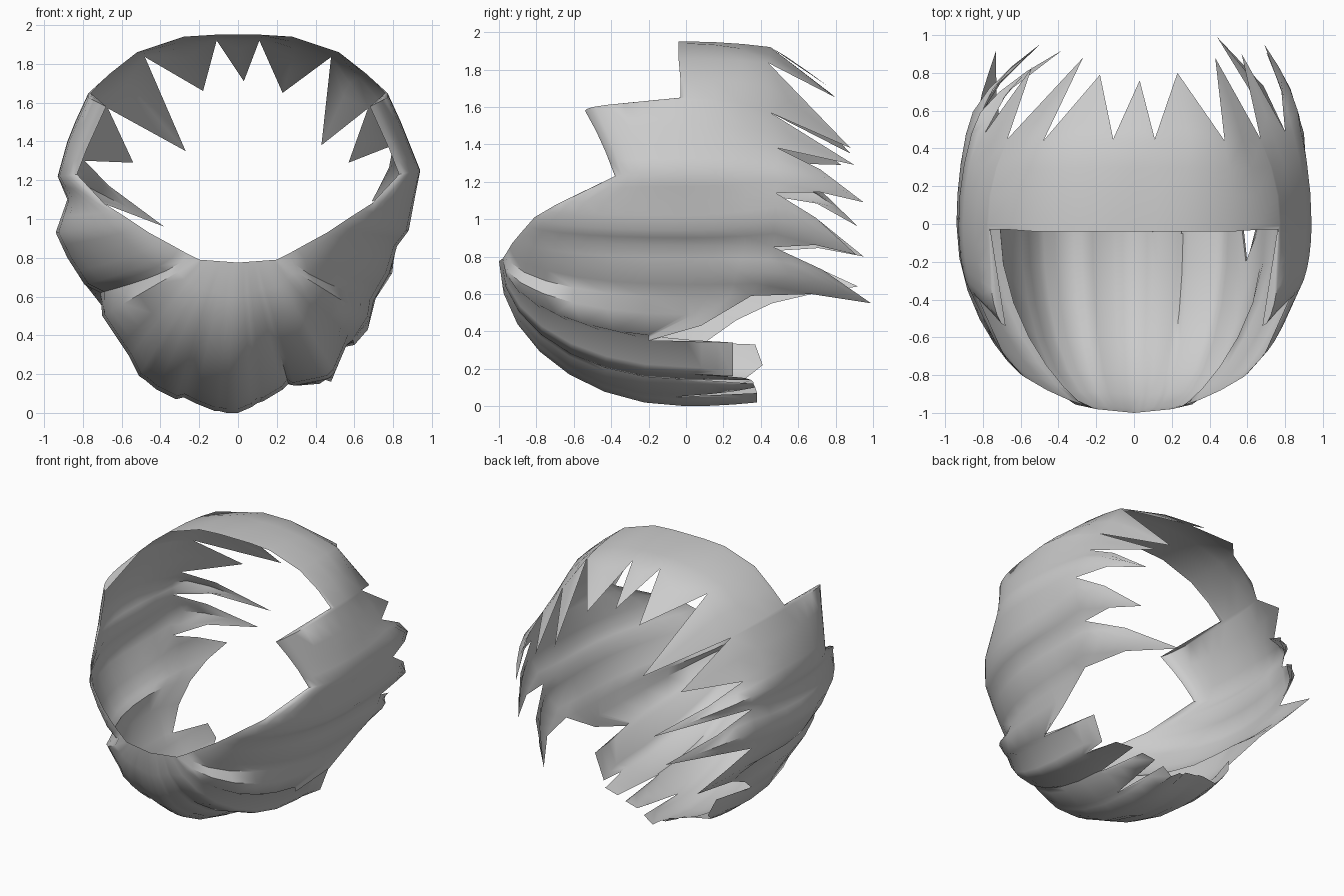
import bpy, bmesh, math
from mathutils import Vector

if "Cube" in bpy.data.objects:
    bpy.data.objects.remove(bpy.data.objects["Cube"])

# Half outlines, running from the crown round the right side to the chin.
# Front rim of the shell (face opening)
front = [(0, -.04, 1.95), (.12, -.04, 1.95), (.28, -.04, 1.94), (.52, -.04, 1.86),
         (.66, -.03, 1.75), (.76, -.03, 1.65), (.68, -.54, 1.58), (.73, -.48, 1.47),
         (.78, -.43, 1.36), (.83, -.38, 1.23), (.69, -.69, 1.08), (.58, -.81, 1.01),
         (.46, -.88, .93), (.35, -.93, .87), (.26, -.96, .82)]
# Chin columns converge on the middle of the rim
front += [(.2 * (1 - i / 12), -.98 - .02 * i / 12, .79 - .015 * i / 12) for i in range(13)]

# Widest cross-section (x, z)
ring = [(0, 1.95), (.12, 1.95), (.28, 1.94), (.52, 1.86), (.66, 1.75), (.77, 1.65),
        (.78, 1.63), (.84, 1.5), (.88, 1.4), (.94, 1.25), (.91, 1.1), (.88, .94),
        (.82, .86), (.78, .72), (.70, .58), (.68, .49), (.60, .37), (.56, .35),
        (.5, .21), (.47, .18), (.44, .17), (.29, .14), (.26, .15), (.23, .12),
        (.13, .06), (.1, .05), (.07, .03), (0, 0)]
ring_left = {9: (.93, 1.22), 10: (.88, 1.1), 11: (.94, .93), 12: (.88, .80), 13: (.79, .66),
             14: (.71, .62), 15: (.70, .50), 16: (.60, .35), 17: (.56, .29), 18: (.51, .19),
             19: (.48, .17), 20: (.42, .12), 21: (.32, .07), 22: (.28, .08), 23: (.22, .05),
             24: (.12, .01), 25: (.1, .01), 26: (.06, 0)}

# Jagged back rim: lock tips (listed in TIPS) and the valleys between them
TIPS = {0, 2, 4, 7, 9, 11, 13}
SIDE_TIPS = {9, 11, 13}
back = [(.03, .76, 1.71), (.11, .45, 1.92), (.23, .80, 1.65), (.48, .44, 1.835),
        (.43, .88, 1.38), (.67, .45, 1.57), (.67, .45, 1.57), (.57, .90, 1.29),
        (.80, .49, 1.38), (.69, .95, 1.09), (.90, .48, 1.14), (.70, .91, .81),
        (.81, .47, .85), (.44, .99, .55), (.71, .35, .59), (.67, .08, .43),
        (.6, -.2, .35), (.55, .25, .34), (.48, .25, .16), (.45, .05, .17),
        (.42, .32, .15), (.3, .35, .14), (.25, -.05, .15), (.23, .36, .12),
        (.13, .37, .1), (.1, -.05, .05), (.07, .38, .07), (0, .38, .02)]
back_left = {2: (.18, .79, 1.66), 4: (.27, .88, 1.35), 7: (.54, .83, 1.29),
             8: (.79, .48, 1.3), 9: (.38, .92, .96), 10: (.86, .48, 1.12),
             11: (.5, .95, .8), 12: (.85, .47, .83), 13: (.73, .92, .64),
             14: (.7, .46, .55), 15: (.66, .27, .46), 16: (.59, .1, .34),
             17: (.5, .37, .33), 18: (.46, .41, .22), 19: (.45, .36, .18),
             22: (.25, .36, .13), 25: (.1, .38, .07)}
ROWS, BODY, TIP = 7, 3, 4


def lock_column(i, side):
    """Quarter ellipse from front rim to widest ring, then back to the jagged rim."""
    f, m, e = Vector(front[i]), ring[i], [Vector(p) for p in back]
    if side < 0:
        m = ring_left.get(i, m)
        for k, p in back_left.items():
            e[k] = Vector(p)
    end = e[i]
    sweep = math.acos(end.y / f.y) if end.y < 0 else math.pi / 2
    flare = 1.7 if 9 < i < 15 else 1
    pts = []
    for j in range(ROWS + 1):
        s, c = math.sin(sweep * j / ROWS), math.cos(sweep * j / ROWS)
        pts.append(Vector((f.x + (m[0] - f.x) * s ** flare, f.y * c, f.z + (m[1] - f.z) * s)))
    # Root of the lock lies between its two neighbouring valleys
    root = end
    if i == 0:
        root = Vector((0, .45, 1.92))
    elif i in TIPS:
        root = (e[i - 1] + e[i + 1]) / 2
        if i in SIDE_TIPS:
            root.x += .035
    start = pts[-1]
    for j in range(1, BODY + 1):
        t = j / BODY
        p = start.lerp(root, t * t)
        p.y = start.y + (root.y - start.y) * t
        pts.append(p)
    bend = 1.7 if i in SIDE_TIPS else 1.1
    for j in range(1, TIP + 1):
        t = j / TIP
        p = root.lerp(end, t ** bend)
        p.y = root.y + (end.y - root.y) * t
        pts.append(p)
    return [Vector((side * p.x, p.y, p.z)) for p in pts]


def shoulder(valley, tip):
    """Extra column that gives a side lock a rounded edge."""
    body = [(a + b) / 2 for a, b in zip(valley, tip)][:ROWS + BODY + 1]
    chord = (tip[ROWS + BODY] + tip[-1]) / 2
    end = (valley[-1] + tip[-1]) / 2 + (tip[ROWS + BODY + TIP // 2] - chord) * .9
    return body + [body[-1].lerp(end, j / TIP) for j in range(1, TIP + 1)]


def half(side):
    cols = [lock_column(i, side) for i in range(len(ring))]
    out = []
    for i, col in enumerate(cols):
        if i in SIDE_TIPS:
            out += [shoulder(cols[i - 1], col), col, shoulder(cols[i + 1], col)]
        else:
            out.append(col)
    return out


# Hair and beard shell, lofted through the columns
columns = half(1) + half(-1)[-2:0:-1]
bm = bmesh.new()
grid = [[bm.verts.new(p) for p in col] for col in columns]
for k, col in enumerate(grid):
    nxt = grid[(k + 1) % len(grid)]
    for j in range(len(col) - 1):
        bm.faces.new((col[j], col[j + 1], nxt[j + 1], nxt[j]))
bmesh.ops.remove_doubles(bm, verts=bm.verts, dist=.0005)
bmesh.ops.recalc_face_normals(bm, faces=bm.faces)
mesh = bpy.data.meshes.new("hair_and_beard_shell")
bm.to_mesh(mesh)
bm.free()
shell = bpy.data.objects.new("hair_and_beard_shell", mesh)
bpy.context.collection.objects.link(shell)
bpy.context.view_layer.objects.active = shell
shell.select_set(True)
bpy.ops.object.shade_smooth_by_angle(angle=math.radians(50))
